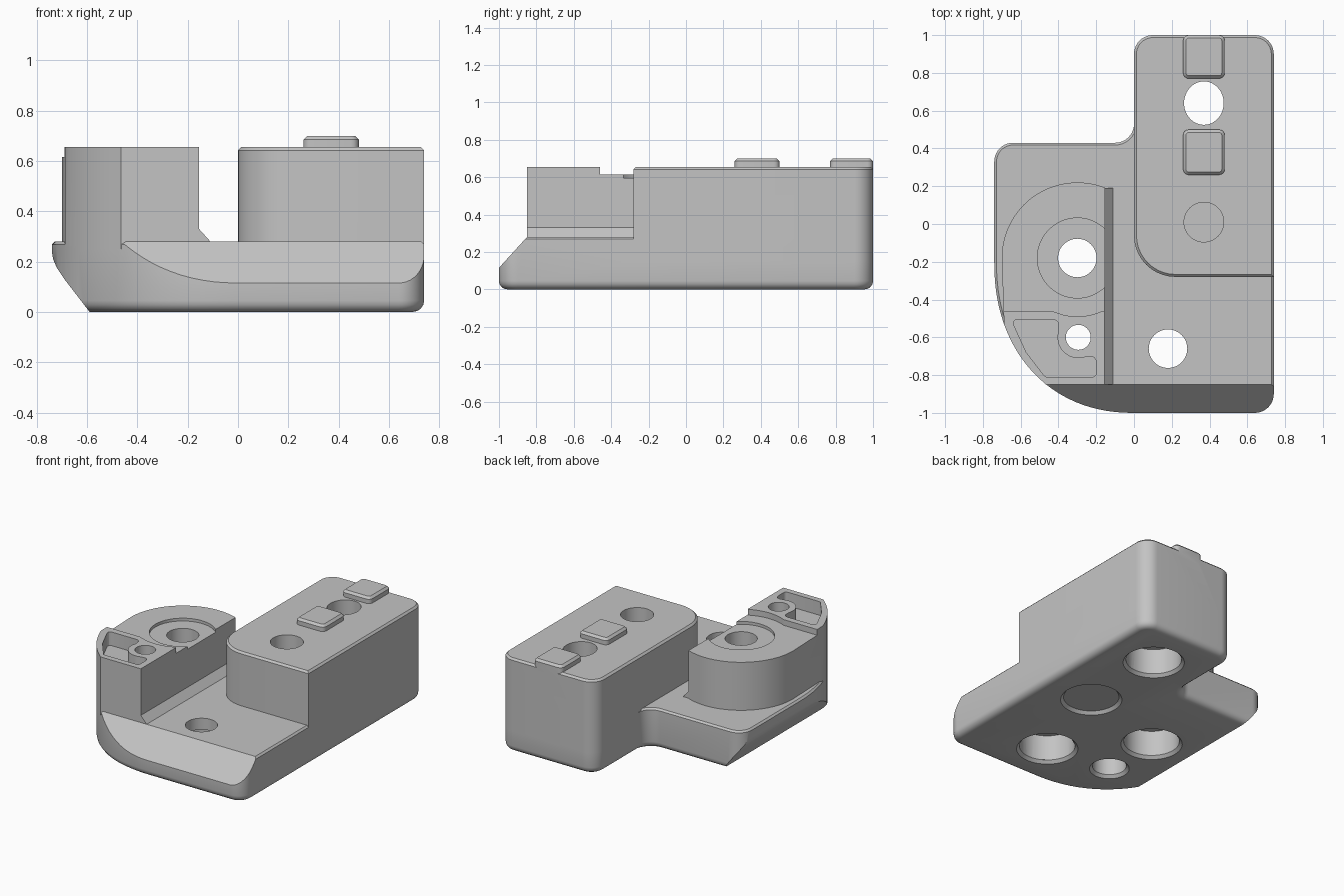
import bpy, bmesh
from math import sin, cos, tan, pi, radians
from mathutils import Vector

if "Cube" in bpy.data.objects:
    bpy.data.objects.remove(bpy.data.objects["Cube"])

SHADE = (0.55, 0.55, 0.55, 1)
grey = bpy.data.materials.new("plain grey")
grey.use_nodes = True
grey.diffuse_color = SHADE
grey.node_tree.nodes["Principled BSDF"].inputs["Base Color"].default_value = SHADE


def rounded(corners, steps=10):
    """Outline from (x, y, radius) corners; works for inner and outer corners."""
    out = []
    for i, (x, y, r) in enumerate(corners):
        p = Vector((x, y))
        if r == 0:
            out.append(p)
            continue
        a = (Vector(corners[i - 1][:2]) - p).normalized()
        b = (Vector(corners[(i + 1) % len(corners)][:2]) - p).normalized()
        half = a.angle(b) / 2
        c = p + (a + b).normalized() * r / sin(half)
        start, end = p + a * r / tan(half) - c, p + b * r / tan(half) - c
        turn = pi - 2 * half
        for k in range(steps + 1):
            t = k / steps
            out.append(c + (start * sin((1 - t) * turn) + end * sin(t * turn)) / sin(turn))
    return out


def arc(cx, cy, r, a0, a1, steps=40, ry=None):
    angles = [radians(a0 + (a1 - a0) * k / steps) for k in range(steps + 1)]
    return [Vector((cx + r * cos(a), cy + (ry or r) * sin(a))) for a in angles]


def prism(name, pts, lo, hi, along="z", low_bevel=0, top_bevel=0):
    """Extrude an outline along z, or an (x or y, z) outline along the other axis."""
    place = {"z": lambda p, h: (p[0], p[1], h),
             "y": lambda p, h: (p[0], h, p[1]),
             "x": lambda p, h: (h, p[0], p[1])}[along]
    bm = bmesh.new()
    rings = [[bm.verts.new(place(p, h)) for p in pts] for h in (lo, hi)]
    caps = [bm.faces.new(ring) for ring in rings]
    for i in range(len(pts)):
        bm.faces.new((rings[0][i - 1], rings[0][i], rings[1][i], rings[1][i - 1]))
    bmesh.ops.recalc_face_normals(bm, faces=bm.faces)
    for cap, size, segs in ((caps[1], top_bevel, 1), (caps[0], low_bevel, 4)):
        if size:
            bmesh.ops.bevel(bm, geom=list(cap.edges), offset=size, segments=segs,
                            profile=0.5, affect="EDGES")
    mesh = bpy.data.meshes.new(name)
    bm.to_mesh(mesh)
    bm.free()
    mesh.materials.append(grey)
    ob = bpy.data.objects.new(name, mesh)
    bpy.context.collection.objects.link(ob)
    return ob


def combine(ob, other, how="DIFFERENCE"):
    mod = ob.modifiers.new("combine", "BOOLEAN")
    mod.operation, mod.solver, mod.object = how, "EXACT", other
    bpy.context.view_layer.objects.active = ob
    bpy.ops.object.modifier_apply(modifier=mod.name)
    bpy.data.objects.remove(other)


def disc(x, y, r, z0, z1, ry=None):
    return prism("cutter", arc(x, y, r, 0, 352.5, 47, ry), z0, z1)


# Swept front-left curve shared by base and pod
sweep = []
for k in range(29):
    a = pi / 2 * k / 28
    sweep.append(Vector((-0.74 * cos(a) ** 0.92, -0.2 - 0.8 * sin(a) ** 0.92)))

# Base plate with rounded lower edge
body = prism("mount_body", rounded(
    [(0.74, -1, 0.1), (0.74, 1, 0.1), (0, 1, 0.1), (0, 0.43, 0.1), (-0.74, 0.43, 0.1)]
    + [(p.x, p.y, 0) for p in sweep]), 0, 0.28, low_bevel=0.045, top_bevel=0.012)

# Sloped front and undercut left side
combine(body, prism("cutter", [(-0.85, 0.28), (-0.85, 0.4), (-1.2, 0.4), (-1.2, -0.105)],
                    -1, 1, "x"))
combine(body, prism("cutter", [(-0.514, -0.1), (-0.59, 0), (-0.69, 0.13), (-0.72, 0.175),
                               (-0.735, 0.21), (-0.742, 0.25), (-1, 0.25), (-1, -0.1)],
                    -1.2, 1.2, "y"))

# Tall block
combine(body, prism("tower", rounded(
    [(0, -0.28, 0.22), (0.74, -0.28, 0), (0.74, 1, 0.1), (0, 1, 0.1)]),
    0.15, 0.655, top_bevel=0.013), "UNION")

# Locating pads on the tall block
for y in (0.38, 0.89):
    n, f = y - 0.12, min(y + 0.12, 1)
    combine(body, prism("pad", rounded(
        [(0.26, n, 0.03), (0.48, n, 0.03), (0.48, f, 0.03), (0.26, f, 0.03)], 4),
        0.6, 0.7, top_bevel=0.015), "UNION")

# Round-backed pod, following the swept curve at the front
pod = prism("pod", arc(-0.3, -0.18, 0.4, 68.7, 180)
            + [p for p in sweep if p.x > -0.7 and p.y > -0.84]
            + [Vector((-0.466, -0.85)), Vector((-0.155, -0.85))], 0.25, 0.655)
combine(pod, prism("foot", [(-0.2, 0.25), (-0.11, 0.25), (-0.11, 0.28), (-0.155, 0.33),
                            (-0.2, 0.33)], -0.85, 0.19, "y"), "UNION")
# Lowered round seat with a shallow recess
combine(pod, prism("cutter", [(-1, -0.46), (0, -0.46), (0, 0.5), (-1, 0.5)], 0.615, 0.8))
combine(pod, disc(-0.3, -0.18, 0.31, 0.615, 0.8))
combine(pod, disc(-0.3, -0.18, 0.212, 0.595, 0.8))
# Pocket wrapping the small screw boss
combine(pod, prism("cutter", rounded(
    [(p.x, p.y, 0) for p in arc(-0.295, -0.6, 0.11, 160, 285, 16)]
    + [(-0.2, -0.695, 0.03), (-0.2, -0.81, 0.02), (-0.47, -0.81, 0.02),
       (-0.57, -0.68, 0), (-0.65, -0.505, 0.02), (-0.4, -0.505, 0.03)], 4), 0.56, 0.8))
combine(body, pod, "UNION")

# Screw holes, each with a wide chamfered counterbore below
for x, y, r, ry, wide in ((0.37, 0.64, 0.105, 0.115, 0.18), (0.37, 0.01, 0.105, 0.105, 0.18),
                          (0.18, -0.66, 0.102, 0.102, 0.18), (-0.3, -0.18, 0.102, 0.102, 0.18),
                          (-0.295, -0.6, 0.066, 0.066, 0.11)):
    combine(body, disc(x, y, r, -0.1, 0.9, ry))
    combine(body, disc(x, y, wide, -0.1, 0.2))
    rim = disc(x, y, wide + 0.02, -0.001, 0.02)
    for v in rim.data.vertices:
        if v.co.z > 0:
            v.co.x = x + (v.co.x - x) * wide / (wide + 0.02)
            v.co.y = y + (v.co.y - y) * wide / (wide + 0.02)
    combine(body, rim)

# Smooth curves, keep sharp edges
bpy.ops.object.select_all(action="DESELECT")
body.select_set(True)
bpy.context.view_layer.objects.active = body
bpy.ops.object.shade_smooth_by_angle(angle=radians(25))
